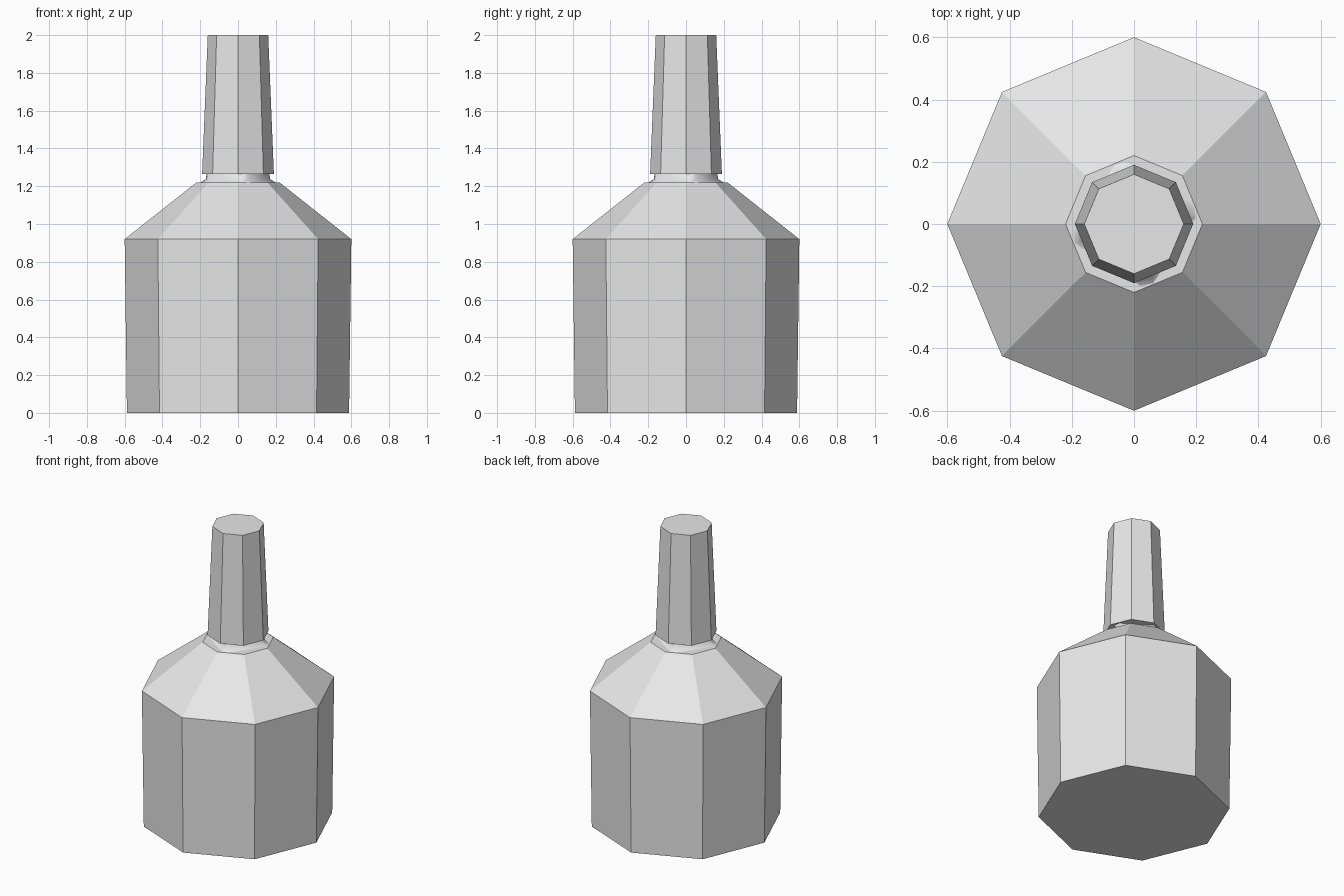
import bpy
import bmesh
from math import cos, sin, radians

cube = bpy.data.objects.get("Cube")
if cube:
    bpy.data.objects.remove(cube, do_unlink=True)

# Single plain grey
grey = bpy.data.materials.new("light grey")
grey.use_nodes = True
colour = (0.8, 0.8, 0.8, 1)
grey.diffuse_color = colour
grey.node_tree.nodes["Principled BSDF"].inputs["Base Color"].default_value = colour


def loft(name, angles, profile, smooth=False):
    """Stack polygon rings (radius, height) and cap both ends."""
    bm = bmesh.new()
    rings = [[bm.verts.new((r * cos(radians(a)), r * sin(radians(a)), z))
              for a in angles] for r, z in profile]
    n = len(angles)
    for low, high in zip(rings, rings[1:]):
        for i in range(n):
            j = (i + 1) % n
            face = bm.faces.new((low[i], low[j], high[j], high[i]))
            face.smooth = smooth
    bm.faces.new(rings[0][::-1])
    bm.faces.new(rings[-1])
    mesh = bpy.data.meshes.new(name)
    bm.to_mesh(mesh)
    bm.free()
    mesh.materials.append(grey)
    obj = bpy.data.objects.new(name, mesh)
    bpy.context.collection.objects.link(obj)
    return obj


octagon = [45 * i for i in range(8)]
# Square with clipped corners, slightly turned
clipped_square = [90 * i + a for i in range(4) for a in (6, 18)]

# Bottle body with sloping shoulder
loft("bottle_body", octagon, [(0.588, 0), (0.6, 0.92), (0.22, 1.22)])

# Flared neck under the cap
loft("bottle_neck", clipped_square,
     [(0.2, 1.22), (0.17, 1.238), (0.165, 1.3)], smooth=True)

# Tall tapered cap
loft("bottle_cap", octagon, [(0.19, 1.265), (0.16, 2.0)])
